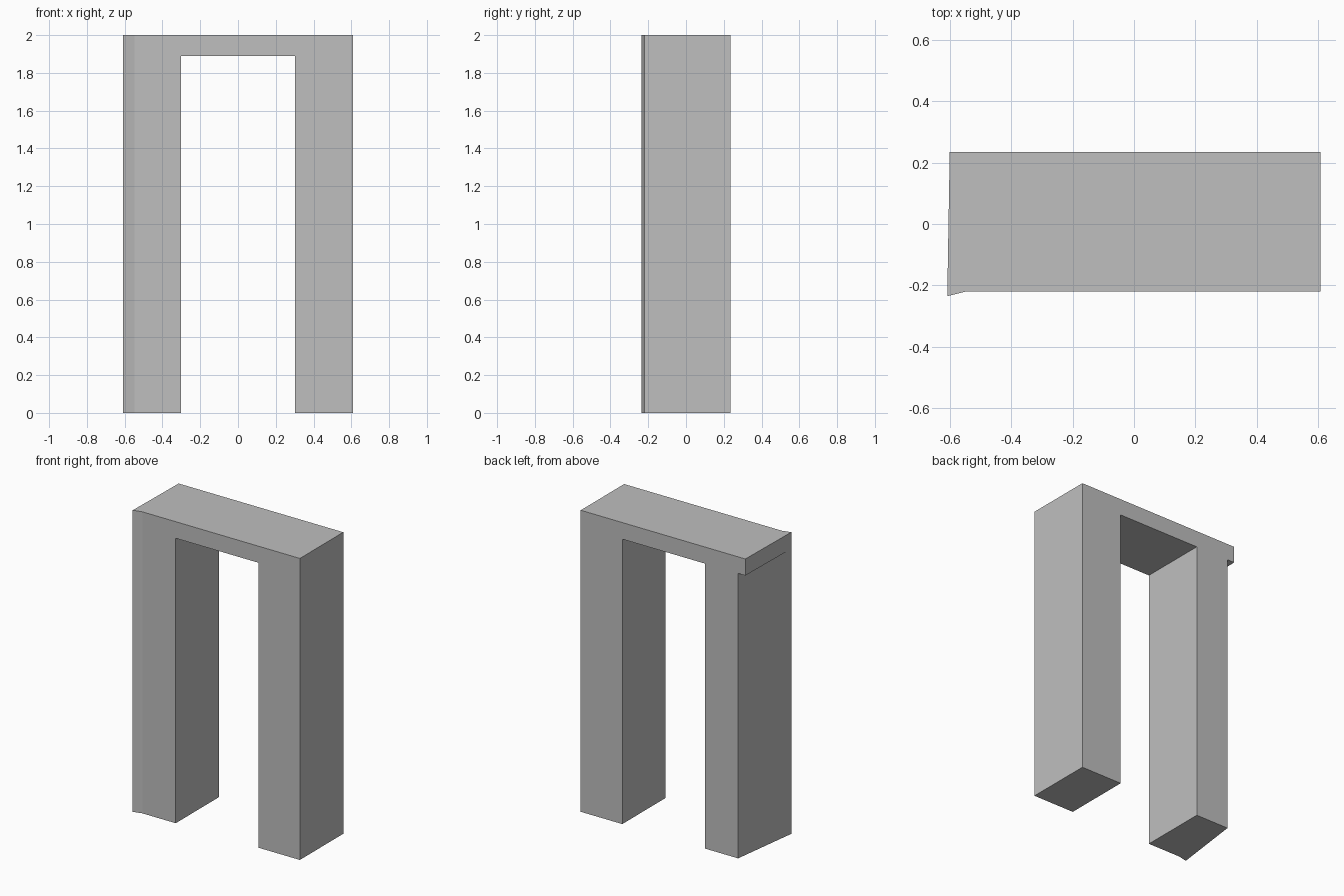
import bpy
import bmesh

if "Cube" in bpy.data.objects:
    bpy.data.objects.remove(bpy.data.objects["Cube"], do_unlink=True)

HEIGHT = 2.0
LINTEL_BOTTOM = 1.89

# Plain grey
grey = bpy.data.materials.new("plain_grey")
grey.use_nodes = True
grey.diffuse_color = (0.52, 0.52, 0.52, 1)
grey.node_tree.nodes["Principled BSDF"].inputs["Base Color"].default_value = grey.diffuse_color


def prism(name, outline, bottom, top):
    """Extrude a counter-clockwise floor outline upwards."""
    bm = bmesh.new()
    base = bm.faces.new([bm.verts.new((x, y, bottom)) for x, y in outline])
    walls = bmesh.ops.extrude_face_region(bm, geom=[base])
    verts = [v for v in walls["geom"] if isinstance(v, bmesh.types.BMVert)]
    bmesh.ops.translate(bm, verts=verts, vec=(0, 0, top - bottom))
    bmesh.ops.recalc_face_normals(bm, faces=bm.faces)
    mesh = bpy.data.meshes.new(name)
    bm.to_mesh(mesh)
    bm.free()
    mesh.materials.append(grey)
    obj = bpy.data.objects.new(name, mesh)
    bpy.context.collection.objects.link(obj)
    return obj


def cut(target, cutter):
    """Subtract the cutter for good, then discard it."""
    cutter.hide_render = True
    mod = target.modifiers.new("cut", "BOOLEAN")
    mod.operation = "DIFFERENCE"
    mod.solver = "EXACT"
    mod.object = cutter
    bpy.context.view_layer.objects.active = target
    bpy.ops.object.modifier_apply(modifier=mod.name)
    bpy.data.objects.remove(cutter, do_unlink=True)


# Door frame block, with the flared front corner
frame = prism("door_frame", [(-0.608, -0.235), (-0.548, -0.22), (0.608, -0.22),
                             (0.608, 0.235), (-0.6, 0.235)], 0, HEIGHT)

# Doorway between the two posts
cut(frame, prism("doorway_cutter", [(-0.303, -0.5), (0.303, -0.5),
                                    (0.303, 0.5), (-0.303, 0.5)], -0.1, LINTEL_BOTTOM))

# Slanted outer side of the right post, leaving the lintel overhanging
front, back = (-0.609, -0.235), (-0.547, 0.235)
slope = (back[0] - front[0]) / (back[1] - front[1])
line = [(front[0] + slope * (y - front[1]), y) for y in (-0.4, 0.4)]
cut(frame, prism("slant_cutter", [(-0.9, -0.4), *line, (-0.9, 0.4)], -0.1, LINTEL_BOTTOM))
